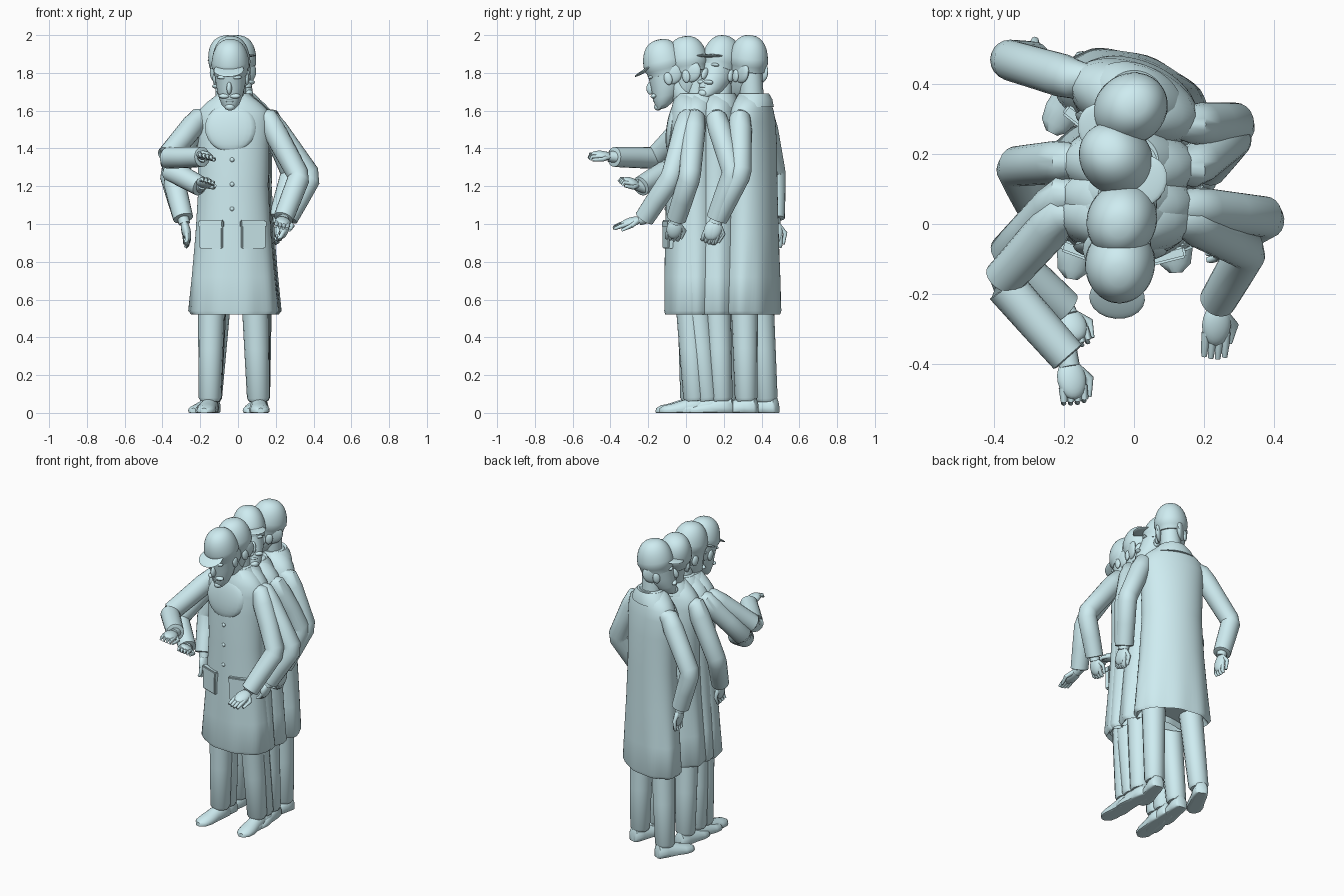
import bpy, bmesh, math
from mathutils import Matrix, Vector

cube = bpy.data.objects.get("Cube")
if cube:
    bpy.data.objects.remove(cube, do_unlink=True)

# Pale blue for every part
pale = bpy.data.materials.new("pale_blue")
pale.use_nodes = True
pale.diffuse_color = (0.62, 0.84, 0.88, 1)
pale.node_tree.nodes["Principled BSDF"].inputs["Base Color"].default_value = pale.diffuse_color


def finish(name, bm):
    bmesh.ops.recalc_face_normals(bm, faces=bm.faces)
    mesh = bpy.data.meshes.new(name)
    bm.to_mesh(mesh)
    bm.free()
    mesh.materials.append(pale)
    obj = bpy.data.objects.new(name, mesh)
    bpy.context.collection.objects.link(obj)
    bpy.ops.object.select_all(action='DESELECT')
    obj.select_set(True)
    bpy.context.view_layer.objects.active = obj
    bpy.ops.object.shade_smooth_by_angle(angle=math.radians(50))


def turn(degrees, axis='Z'):
    return Matrix.Rotation(math.radians(degrees), 4, axis)


def circle(count):
    angles = (math.tau * i / count for i in range(count))
    return [(math.cos(a), math.sin(a)) for a in angles]


def skin(bm, rings):
    """Bridge rings of points and close both ends."""
    rows = [[bm.verts.new(p) for p in ring] for ring in rings]
    for low, high in zip(rows, rows[1:]):
        for i in range(len(low)):
            bm.faces.new((low[i - 1], low[i], high[i], high[i - 1]))
    bm.faces.new(rows[0])
    bm.faces.new(rows[-1])


def stack(bm, frame, sections, folds=0.0, count=54):
    """Upright loft from (height, half width, half depth, shift) sections."""
    rings = []
    for z, rx, ry, shift in sections:
        ring = []
        for i, (c, s) in enumerate(circle(count)):
            wave = 1 + folds * max(0, 0.85 - z) * math.sin(math.tau * 9 * i / count)
            ring.append(frame @ Vector((c * rx * wave, s * ry * wave + shift, z)))
        rings.append(ring)
    skin(bm, rings)


def tube(bm, points, radii, count=16):
    """Round limb through the points, with one radius for each."""
    points = [Vector(p) for p in points]
    last = len(points) - 1
    rings = []
    for i, (p, radius) in enumerate(zip(points, radii)):
        along = (points[min(i + 1, last)] - points[max(i - 1, 0)]).normalized()
        helper = Vector((0, 1, 0)) if abs(along.y) < 0.9 else Vector((1, 0, 0))
        u = along.cross(helper).normalized()
        v = along.cross(u)
        rings.append([p + radius * (u * c + v * s) for c, s in circle(count)])
    skin(bm, rings)


def ball(bm, frame, place, size, tilt=0):
    m = frame @ Matrix.Translation(place) @ turn(tilt, 'X') @ Matrix.Diagonal((*size, 1))
    bmesh.ops.create_uvsphere(bm, u_segments=20, v_segments=12, radius=1, matrix=m)


def coat(name, frame):
    # Body of the coat, from the turned hem to the neck
    profile = [(0.56, 0.19, 0.1), (0.52, 0.22, 0.13), (0.54, 0.237, 0.135), (0.72, 0.22, 0.135),
               (0.95, 0.2, 0.13), (1.2, 0.185, 0.125), (1.42, 0.19, 0.12), (1.54, 0.195, 0.11),
               (1.6, 0.185, 0.1), (1.64, 0.145, 0.09), (1.69, 0.08, 0.07)]
    bm = bmesh.new()
    stack(bm, frame, [(*row, 0) for row in profile], folds=0.07)
    finish(name + "_coat", bm)

    # Soft turned-down collar and the chest panel below it
    bm = bmesh.new()
    rows = [(1.62, 0.14, 0.1), (1.66, 0.115, 0.095), (1.69, 0.085, 0.08), (1.685, 0.07, 0.065)]
    stack(bm, frame, [(*row, 0.01) for row in rows])
    finish(name + "_collar", bm)
    bm = bmesh.new()
    ball(bm, frame, (-0.01, -0.092, 1.51), (0.135, 0.032, 0.13), -8)
    finish(name + "_chest_panel", bm)

    # Patch pockets with flaps, then buttons
    bm = bmesh.new()
    for side in (-1, 1):
        for z, size in ((0.94, (0.13, 0.03, 0.14)), (1.0, (0.14, 0.035, 0.04))):
            place = frame @ Matrix.Translation((side * 0.11, -0.11, z)) @ turn(side * 17)
            bmesh.ops.create_cube(bm, size=1, matrix=place @ Matrix.Diagonal((*size, 1)))
    bmesh.ops.bevel(bm, geom=bm.edges[:], offset=0.006, segments=2, affect='EDGES')
    finish(name + "_pockets", bm)
    bm = bmesh.new()
    for k in range(3):
        ball(bm, frame, (0, -0.124, 1.08 + k * 0.13), (0.012, 0.01, 0.012))
    finish(name + "_buttons", bm)


def head(name, frame, neck_base):
    # Face, chin to temples
    bm = bmesh.new()
    stack(bm, frame, [(-0.22, 0.025, 0.025, -0.07), (-0.2, 0.047, 0.047, -0.05),
                      (-0.16, 0.064, 0.072, -0.03), (-0.1, 0.078, 0.086, -0.01),
                      (0.02, 0.088, 0.1, 0)])
    finish(name + "_face", bm)
    bm = bmesh.new()
    tube(bm, [neck_base, frame @ Vector((0, 0.03, -0.06))], [0.065, 0.06])
    finish(name + "_neck", bm)

    # Full, flat-topped cap over a band, with a curved peak
    bm = bmesh.new()
    dome = [(math.cos(math.radians(a)), math.sin(math.radians(a))) for a in range(0, 89, 11)]
    crown = [(s * 0.145 - 0.005, c ** 0.8 * 0.1, c ** 0.8 * 0.11, 0) for c, s in dome]
    stack(bm, frame, [(-0.05, 0.087, 0.096, 0), (-0.02, 0.092, 0.102, 0), *crown])
    finish(name + "_cap", bm)
    bm = bmesh.new()
    ball(bm, frame, (0, -0.1, 0), (0.08, 0.07, 0.009), 17)
    finish(name + "_cap_peak", bm)

    # Nose, lip and chin, then ears, brows, moustache and hair
    bm = bmesh.new()
    ball(bm, frame, (0, -0.1, -0.1), (0.014, 0.022, 0.034), -17)
    ball(bm, frame, (0, -0.09, -0.17), (0.026, 0.014, 0.009))
    ball(bm, frame, (0, -0.085, -0.205), (0.026, 0.022, 0.02))
    for side in (-1, 1):
        ball(bm, frame, (side * 0.085, 0.01, -0.075), (0.012, 0.022, 0.034))
        ball(bm, frame, (side * 0.036, -0.08, -0.045), (0.03, 0.016, 0.01))
        ball(bm, frame, (side * 0.028, -0.09, -0.145), (0.03, 0.018, 0.013))
        ball(bm, frame, (side * 0.065, 0.03, -0.05), (0.02, 0.06, 0.06))
    finish(name + "_features", bm)


def hand(name, wrist, reach, across, curl):
    """Palm, four fingers and a thumb; curl bends the fingers inwards."""
    d = reach.normalized()
    size = reach.length
    u = (across - d * across.dot(d)).normalized()
    frame = Matrix((u, d, d.cross(u))).transposed().to_4x4()
    frame.translation = wrist
    bm = bmesh.new()
    tube(bm, [wrist - d * 0.03, wrist + d * 0.03], [0.03, 0.03])
    ball(bm, frame, (0, size * 0.38, 0), (0.042, size * 0.34, 0.024))
    for k in range(4):
        x = (k - 1.5) * 0.02
        length = size * (0.48 - abs(k - 1.3) * 0.03)
        bends = [(0, 0), (0.5, curl / 60), (1 - curl * 0.9, curl / 20)]
        path = [frame @ Vector((x, size / 2 + t * length, drop)) for t, drop in bends]
        tube(bm, path, [0.012, 0.011, 0.008], count=8)
    thumb = [(-0.02, 0.2, 0), (-0.055, 0.4, 0.01), (-0.045, 0.7, 0.02)]
    path = [frame @ Vector((x, y * size, z)) for x, y, z in thumb]
    tube(bm, path, [0.014, 0.012, 0.008], count=8)
    finish(name + "_hand", bm)


def arm(name, shoulder, elbow, wrist, reach, curl=0.4):
    elbow, wrist, reach = Vector(elbow), Vector(wrist), Vector(reach)
    inward = Vector((-math.copysign(0.06, shoulder.x), 0, 0.02))
    upper = [shoulder.lerp(elbow, t) for t in (0, 0.2, 0.55, 0.95)]
    lower = [elbow.lerp(wrist, t) for t in (0.07, 0.55, 1, 1.01)]
    bm = bmesh.new()
    tube(bm, [shoulder + inward, *upper, *lower],
         [0.035, 0.056, 0.062, 0.06, 0.058, 0.058, 0.056, 0.053, 0.044], count=20)
    finish(name + "_sleeve", bm)
    hanging = abs(reach.z) > abs(reach.y)
    hand(name, wrist, reach, Vector((0, -1, 0) if hanging else (-1, 0, 0.2)), curl)


def leg(name, foot, hip, angle):
    foot, hip = Vector(foot), Vector(hip)
    bm = bmesh.new()
    tube(bm, [foot.lerp(hip, t) for t in (0.1, 0.13, 0.55, 1)], [0.05, 0.06, 0.066, 0.072])
    finish(name + "_trouser", bm)

    # Shoe, heel to toe, flat on the ground
    frame = Matrix.Translation(foot) @ turn(angle)
    sections = [(0.06, 0.026, 0.06), (0.05, 0.04, 0.085), (0, 0.046, 0.09), (-0.06, 0.046, 0.07),
                (-0.12, 0.052, 0.05), (-0.165, 0.044, 0.04), (-0.19, 0.018, 0.025)]
    bm = bmesh.new()
    skin(bm, [[frame @ Vector((half * c, y, high * max(0, 0.3 + 0.7 * s))) for c, s in circle(18)]
              for y, half, high in sections])
    finish(name + "_shoe", bm)


def man(name, place, angle, skull, look, tilt, feet, arms):
    """One coated figure; feet and arms come in right, left order."""
    body = Matrix.Translation((*place, 0)) @ turn(angle)
    coat(name, body)
    head(name, Matrix.Translation(skull) @ turn(look) @ turn(tilt, 'X'), body @ Vector((0, 0, 1.62)))
    for side, label, foot, joints in zip((-1, 1), ("_right", "_left"), feet, arms):
        arm(name + label, body @ Vector((side * 0.18, 0, 1.56)), *joints)
        leg(name + label, (side * 0.13 - 0.02, foot, 0), body @ Vector((side * 0.115, 0, 0.62)),
            angle + side * 6)


# Four men close behind one another, each turned a little further
man("first_man", (-0.025, 0.02), -3, (-0.04, -0.115, 1.84), -5, 14, (0.03, 0.05), (
    ((-0.38, -0.165, 1.35), (-0.19, -0.38, 1.355), (0.03, -0.17, 0.02), 0.5),
    ((0.325, -0.075, 1.25), (0.24, -0.22, 1.03), (-0.01, -0.18, -0.05), 0.1)))
man("second_man", (-0.02, 0.065), -6, (-0.035, 0.01, 1.855), -20, 8, (0.1, 0.12), (
    ((-0.365, -0.09, 1.29), (-0.2, -0.24, 1.2), (0.06, -0.13, 0.05), 0.5),
    ((0.385, 0.02, 1.25), (0.265, -0.05, 1.03), (-0.05, -0.03, -0.15))))
man("third_man", (-0.015, 0.17), -3, (-0.05, 0.185, 1.86), 48, -18, (0.22, 0.19), (
    ((-0.34, 0.165, 1.23), (-0.29, 0.06, 1.03), (0.04, -0.05, -0.17)),
    ((0.285, 0.25, 1.27), (0.215, 0.16, 1.03), (0, -0.06, -0.16))))
man("fourth_man", (0, 0.35), -21, (-0.01, 0.33, 1.86), -52, -8, (0.43, 0.32), (
    ((-0.36, 0.47, 1.27), (-0.29, 0.47, 1.03), (0.04, 0, -0.19)),
    ((0.295, 0.29, 1.27), (0.215, 0.17, 1.03), (0, -0.06, -0.16))))
